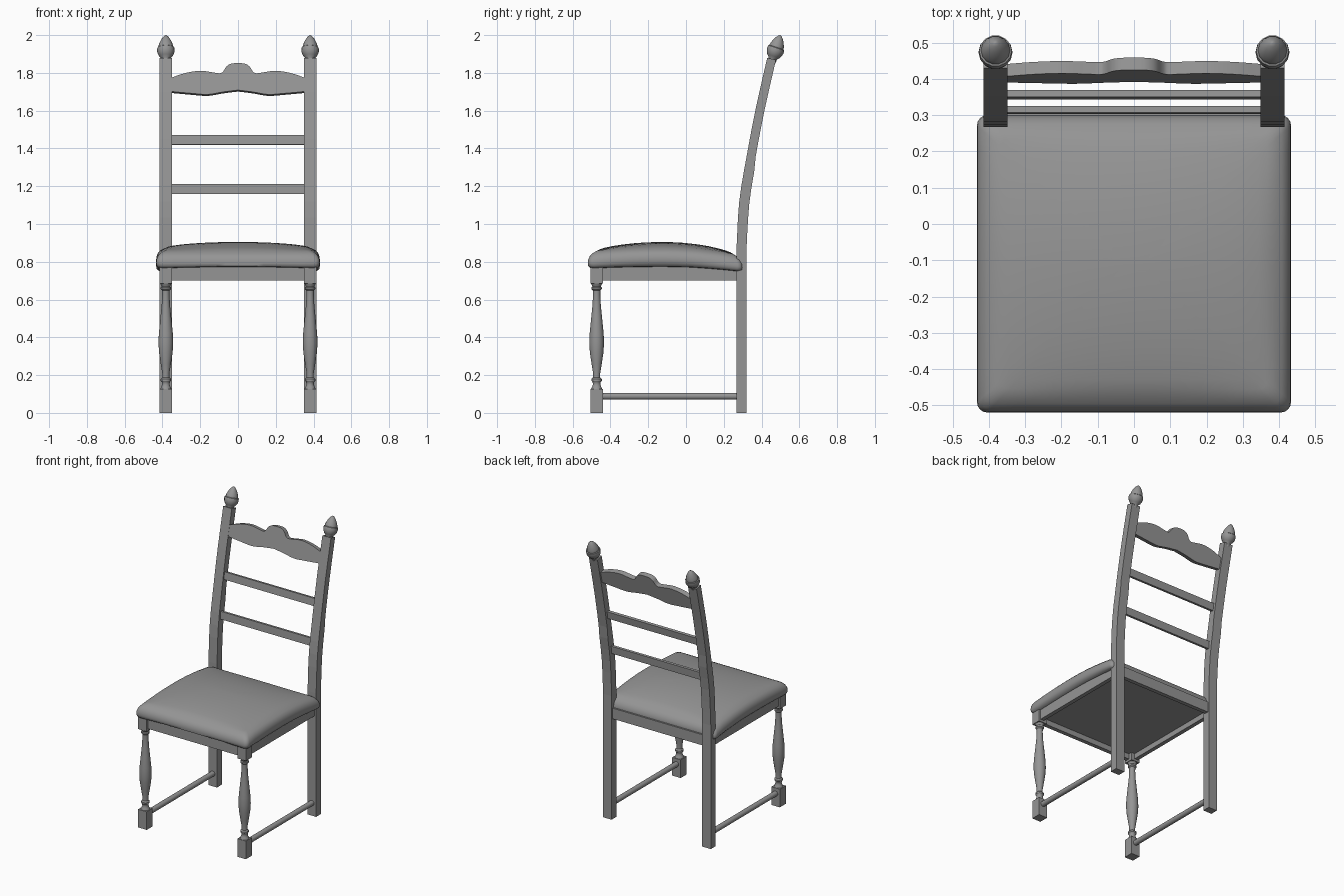
import bpy, bmesh, math
from mathutils import Matrix, Vector

cube = bpy.data.objects.get("Cube")
if cube:
    bpy.data.objects.remove(cube, do_unlink=True)

# Single plain grey finish
grey = bpy.data.materials.new("plain_grey")
grey.use_nodes = True
colour = (0.3, 0.3, 0.3, 1)
grey.diffuse_color = colour
grey.node_tree.nodes["Principled BSDF"].inputs["Base Color"].default_value = colour


def finish(name, bm, smooth=None):
    bmesh.ops.recalc_face_normals(bm, faces=bm.faces)
    mesh = bpy.data.meshes.new(name)
    for f in bm.faces:
        f.smooth = smooth is not None
    bm.to_mesh(mesh)
    bm.free()
    if smooth:
        mesh.set_sharp_from_angle(angle=math.radians(smooth))
    mesh.materials.append(grey)
    obj = bpy.data.objects.new(name, mesh)
    bpy.context.collection.objects.link(obj)
    return obj


def box(name, centre, size, lean=0):
    bm = bmesh.new()
    bmesh.ops.create_cube(bm, size=1)
    bm.transform(Matrix.Translation(centre) @ Matrix.Rotation(-lean, 4, 'X')
                 @ Matrix.Diagonal((*size, 1)))
    return finish(name, bm)


def prism(name, outline, push, smooth=None):
    """Extrude a closed outline of 3D points along a vector."""
    bm = bmesh.new()
    face = bm.faces.new([bm.verts.new(p) for p in outline])
    extruded = bmesh.ops.extrude_face_region(bm, geom=[face])["geom"]
    bmesh.ops.translate(bm, vec=push,
                        verts=[v for v in extruded if isinstance(v, bmesh.types.BMVert)])
    return finish(name, bm, smooth)


def skin(bm, loops):
    """Bridge equal rings of points and cap both ends."""
    rings = [[bm.verts.new(p) for p in loop] for loop in loops]
    n = len(rings[0])
    for a, b in zip(rings, rings[1:]):
        for i in range(n):
            j = (i + 1) % n
            bm.faces.new((a[i], a[j], b[j], b[i]))
    bm.faces.new(rings[0])
    bm.faces.new(rings[-1])


def lathe(name, profile, matrix, sides=20):
    bm = bmesh.new()
    turn = [2 * math.pi * i / sides for i in range(sides)]
    skin(bm, [[(r * math.cos(a), r * math.sin(a), z) for a in turn] for r, z in profile])
    bm.transform(matrix)
    return finish(name, bm, 40)


def spline(pts, steps=4):
    """Smooth a row of 2D points."""
    p = [Vector(q) for q in pts]
    p = [2 * p[0] - p[1]] + p + [2 * p[-1] - p[-2]]
    out = []
    for a, b, c, d in zip(p, p[1:], p[2:], p[3:]):
        for k in range(steps):
            t = k / steps
            out.append(0.5 * (2 * b + (c - a) * t + (2 * a - 5 * b + 4 * c - d) * t * t
                              + (3 * b - a - 3 * c + d) * t ** 3))
    return out + [p[-2]]


LEG_X, LEG_Y, LEAN = 0.382, -0.473, 0.23

# Profiles: turned leg, finial, and the sweep of the rear post's front edge
leg_profile = [(0.032, 0.12), (0.024, 0.139), (0.02, 0.15), (0.021, 0.163), (0.027, 0.17),
               (0.027, 0.18), (0.019, 0.188), (0.019, 0.21), (0.027, 0.26), (0.036, 0.32),
               (0.039, 0.37), (0.037, 0.42), (0.029, 0.5), (0.022, 0.57), (0.019, 0.63),
               (0.02, 0.648), (0.027, 0.655), (0.027, 0.665), (0.022, 0.67), (0.032, 0.69)]
finial_profile = [(0.022, -0.015), (0.024, 0.008), (0.036, 0.02), (0.044, 0.036), (0.047, 0.052),
                  (0.045, 0.066), (0.04, 0.069), (0.04, 0.073), (0.038, 0.082), (0.031, 0.1),
                  (0.021, 0.118), (0.01, 0.131), (0.001, 0.137)]
post_edge = spline([(0.267, 0.86), (0.282, 1.12), (0.323, 1.37), (0.37, 1.615), (0.43, 1.88)], 3)

for side, s in (("left", 1), ("right", -1)):
    # Front leg: square foot, turned shaft, square head
    box(f"{side}_front_foot", (s * LEG_X, LEG_Y, 0.063), (0.066, 0.066, 0.126))
    lathe(f"{side}_front_leg", leg_profile, Matrix.Translation((s * LEG_X, LEG_Y, 0)))
    box(f"{side}_front_leg_head", (s * LEG_X, LEG_Y, 0.735), (0.066, 0.066, 0.1))

    # Swept rear post with its finial
    front = [(0.267, 0)] + [tuple(p) for p in post_edge]
    back = [(y + 0.053 - 0.007 * (z > 1.3), z - 0.05 * LEAN * (z > 1)) for y, z in front]
    x0 = s * LEG_X - 0.033
    prism(f"{side}_rear_post", [(x0, y, z) for y, z in front + back[::-1]], (0.066, 0, 0))
    lathe(f"{side}_finial", finial_profile,
          Matrix.Translation((s * LEG_X, 0.457, 1.87)) @ Matrix.Rotation(-0.32, 4, 'X'), 14)

    # Side stretcher and side apron
    lathe(f"{side}_stretcher", [(0.018, -0.46), (0.018, 0.29)],
          Matrix.Translation((s * LEG_X, 0, 0.088)) @ Matrix.Rotation(-math.pi / 2, 4, 'X'), 14)
    box(f"{side}_apron", (s * (LEG_X + 0.007), -0.085, 0.742), (0.028, 0.73, 0.084))

# Front and back aprons with the seat base between them
box("front_apron", (0, LEG_Y - 0.007, 0.742), (0.72, 0.028, 0.084))
box("back_apron", (0, 0.297, 0.737), (0.72, 0.028, 0.074))
box("seat_base", (0, -0.09, 0.752), (0.76, 0.76, 0.03))

# Two plain slats
box("lower_slat", (0, 0.314, 1.185), (0.72, 0.018, 0.053), 0.08)
box("upper_slat", (0, 0.3565, 1.444), (0.72, 0.02, 0.051), 0.15)

# Shaped crest rail, leaning with the posts
top = spline([(0, 1.852), (0.035, 1.849), (0.06, 1.835), (0.078, 1.808), (0.095, 1.798),
              (0.13, 1.802), (0.2, 1.811), (0.28, 1.799), (0.36, 1.772)])
low = spline([(0.36, 1.702), (0.25, 1.692), (0.16, 1.686), (0.08, 1.699), (0, 1.709)])
half = top + low
outline = half + [Vector((-p.x, p.y)) for p in half[-2:0:-1]]
prism("crest_rail", [(p.x, 0.39 + (p.y - 1.7) * LEAN, p.y) for p in outline],
      (0, 0.034, -0.034 * LEAN), 35)

# Domed cushion: rounded rectangle rings, inset and lifted, then arched front to back
HX, HY, CY, ROUND, CUTS, RIM = 0.433, 0.41, -0.11, 0.028, 12, 0.05
ring = []
for q, (sx, sy) in enumerate(((1, 1), (-1, 1), (-1, -1), (1, -1))):
    for k in range(5):
        a = math.pi / 2 * (q + k / 4)
        ring.append(Vector((sx * (HX - ROUND) + ROUND * math.cos(a),
                            sy * (HY - ROUND) + ROUND * math.sin(a))))
    end = Vector(((HX - ROUND) * (-sx if q % 2 == 0 else sx),
                  (HY - ROUND) * (sy if q % 2 == 0 else -sy)))
    a = math.pi / 2 * (q + 1)
    end += ROUND * Vector((math.cos(a), math.sin(a)))
    start = ring[-1].copy()
    ring += [start.lerp(end, k / CUTS) for k in range(1, CUTS)]

layers = [(0.39, 0.765), (0.2, 0.765), (0.04, 0.761), (0.012, 0.766), (0.002, 0.778), (0, 0.793),
          (0.002, 0.81), (0.01, 0.828), (0.025, 0.843), (RIM, 0.854)]
layers += [(inset, 0.854) for inset in (0.065, 0.09, 0.13, 0.18, 0.24, 0.31, 0.39)]
loops = []
for inset, z in layers:
    loop = []
    for p in ring:
        x, y = p.x * (1 - inset / HX), p.y * (1 - inset / HY) + CY
        arch = 0.02 * (1 - ((y + 0.13) / 0.39) ** 2) - 0.018 * max(0, (y + 0.13) / 0.43) ** 2
        if z < 0.77:
            arch = 0.5 * arch + 0.008 * (1 - (x / HX) ** 2) - 0.006 * max(0, y / 0.3)
        u, v = x / (HX - RIM), (y - CY) / (HY - RIM)
        dome = max(0, 1 - u * u) * max(0, 1 - v * v) if z == 0.854 else 0
        loop.append((x, y, z + arch + 0.031 * dome ** 0.6))
    loops.append(loop)
bm = bmesh.new()
skin(bm, loops)
finish("seat_cushion", bm, 60)
